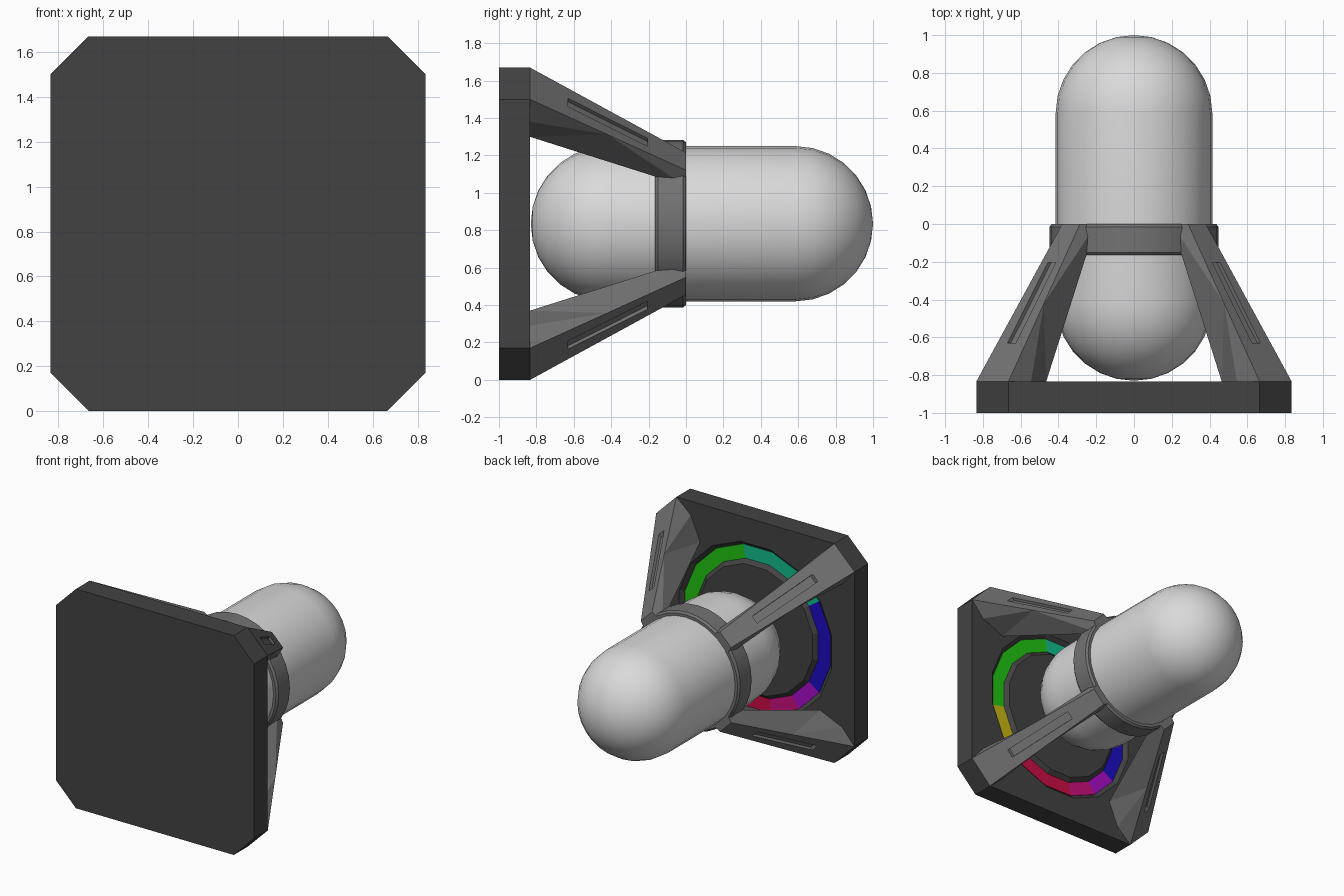
import bpy, bmesh, math

if "Cube" in bpy.data.objects:
    bpy.data.objects.remove(bpy.data.objects["Cube"])

C = 0.835          # height of the main axis
BACK = -0.835      # rear surface of the base plate


def material(name, rgb):
    m = bpy.data.materials.new(name)
    m.diffuse_color = (*rgb, 1)
    m.use_nodes = True
    m.node_tree.nodes["Principled BSDF"].inputs["Base Color"].default_value = m.diffuse_color
    return m


DARK = material("dark grey", (0.055, 0.055, 0.055))
MID = material("mid grey", (0.17, 0.17, 0.17))
LIGHT = material("light grey", (0.70, 0.70, 0.70))


def make(name, bm, mats, smooth=False):
    bmesh.ops.recalc_face_normals(bm, faces=bm.faces)
    me = bpy.data.meshes.new(name)
    bm.to_mesh(me)
    bm.free()
    for m in mats:
        me.materials.append(m)
    ob = bpy.data.objects.new(name, me)
    bpy.context.collection.objects.link(ob)
    bpy.ops.object.select_all(action='DESELECT')
    ob.select_set(True)
    bpy.context.view_layer.objects.active = ob
    if smooth:
        bpy.ops.object.shade_smooth_by_angle(angle=math.radians(35))
    return ob


def lathe(profile, n, closed=False, start=0.0):
    """Revolve (radius, y) points round the main axis; angle 0 is -x, 90 is up."""
    bm = bmesh.new()
    rings = []
    for r, y in profile:
        if r < 1e-5:
            rings.append([bm.verts.new((0, y, C))] * n)
        else:
            rings.append([bm.verts.new((-r * math.cos(start + math.tau * i / n), y,
                                        C + r * math.sin(start + math.tau * i / n)))
                          for i in range(n)])
    pairs = list(zip(rings, rings[1:])) + ([(rings[-1], rings[0])] if closed else [])
    for a, b in pairs:
        for i in range(n):
            j = (i + 1) % n
            bm.faces.new(list(dict.fromkeys([a[i], a[j], b[j], b[i]])))
    return bm


# Base plate: chamfered square
bm = bmesh.new()
w, c = 0.835, 0.665
outline = [(w, -c), (w, c), (c, w), (-c, w), (-w, c), (-w, -c), (-c, -w), (c, -w)]
front = bm.faces.new([bm.verts.new((x, -1, C + z)) for x, z in outline])
ext = bmesh.ops.extrude_face_region(bm, geom=[front], use_keep_orig=True)
for v in ext["geom"]:
    if isinstance(v, bmesh.types.BMVert):
        v.co.y = BACK
plate = make("base_plate", bm, [DARK])

# Sloped ring groove cut into the rear of the plate
FLOOR = BACK - 0.03
SEG, START = 16, math.radians(11.25)
cutter = make("groove_cutter", lathe([(0.625, FLOOR), (0.655, BACK), (0.655, BACK + 0.05),
                                      (0.49, BACK + 0.05), (0.49, BACK), (0.52, FLOOR)],
                                     SEG, True, START), [DARK])
cutter.hide_render = True
mod = plate.modifiers.new("groove", 'BOOLEAN')
mod.operation, mod.solver, mod.object = 'DIFFERENCE', 'EXACT', cutter
bpy.context.view_layer.objects.active = plate
bpy.ops.object.modifier_apply(modifier=mod.name)
bpy.data.objects.remove(cutter)

# Colour ring on the groove floor, sixteen segments
COLOURS = [("teal", (0.006, 0.50, 0.26)), ("green", (0.015, 0.55, 0.006)),
           ("yellow", (0.58, 0.47, 0.006)), ("red", (0.60, 0.004, 0.06)),
           ("magenta", (0.58, 0.005, 0.20)), ("violet", (0.40, 0.004, 0.58)),
           ("blue", (0.012, 0.004, 0.53))]
ENDS = [4, 8, 10, 12, 13, 14, 17]        # last segment of each colour, counted upward
bm = lathe([(0.625, FLOOR), (0.625, FLOOR + 0.004), (0.52, FLOOR + 0.004), (0.52, FLOOR)],
           SEG, True, START)
for f in bm.faces:
    p = f.calc_center_median()
    seg = int(((math.atan2(p.z - C, -p.x) - START) % math.tau) / (math.tau / SEG))
    seg = seg + SEG if seg == 0 else seg
    f.material_index = next(k for k, e in enumerate(ENDS) if seg < e)
make("colour_ring", bm, [material(n, rgb) for n, rgb in COLOURS])

# Capsule body
R, y0, y1, K = 0.415, -0.415, 0.585, 7
arc = [math.pi / 2 * i / K for i in range(K + 1)]
prof = [(R * math.sin(a), y0 - R * math.cos(a)) for a in arc]
prof += [(R * math.cos(a), y1 + R * math.sin(a)) for a in arc]
make("capsule", lathe(prof, 28), [LIGHT], smooth=True)

# Collar round the capsule
make("collar", lathe([(0.40, -0.165), (0.435, -0.165), (0.448, -0.15), (0.448, -0.015),
                      (0.435, 0.0), (0.40, 0.0)], 32, True), [MID], smooth=True)


# Four diagonal struts, each symmetric about its own diagonal
def strut(name, sx, sz):
    bm = bmesh.new()

    def pair(a, b, y):
        return [bm.verts.new((sx * p, y, C + sz * q)) for p, q in ((a, b), (b, a))]

    def outer(y, half, sink=0.0):
        m = 0.333 - 0.5 * y - sink
        return pair(m + half, m - half, y)

    o0, k, o1 = outer(BACK, 0.085), outer(-0.42, 0.066), outer(0, 0.047)
    s0, s1 = outer(-0.63, 0.022), outer(-0.205, 0.021)
    r0, r1 = outer(-0.63, 0.022, 0.018), outer(-0.205, 0.021, 0.018)
    p = pair(0.73, 0.545, BACK)
    q0, q1 = pair(0.545, 0.465, BACK), pair(0.33, 0.20, 0)
    for i in (0, 1):
        for loop in ((o0, k, o1, s1, s0), (s0, s1, r1, r0),      # outer face, slot wall
                     (o0, p, k), (k, p, q0), (k, q0, q1), (k, q1, o1)):  # flared side
            bm.faces.new([v[i] for v in loop])
    for a, b in ((o0, s0), (s0, r0), (r0, r1), (r1, s1), (s1, o1), (o1, q1), (q1, q0)):
        bm.faces.new((a[0], a[1], b[1], b[0]))
    bm.faces.new((o0[0], o0[1], p[1], q0[1], q0[0], p[0]))
    make(name, bm, [MID])


for side, sx in (("left", -1), ("right", 1)):
    for level, sz in (("lower", -1), ("upper", 1)):
        strut(f"{level}_{side}_strut", sx, sz)
